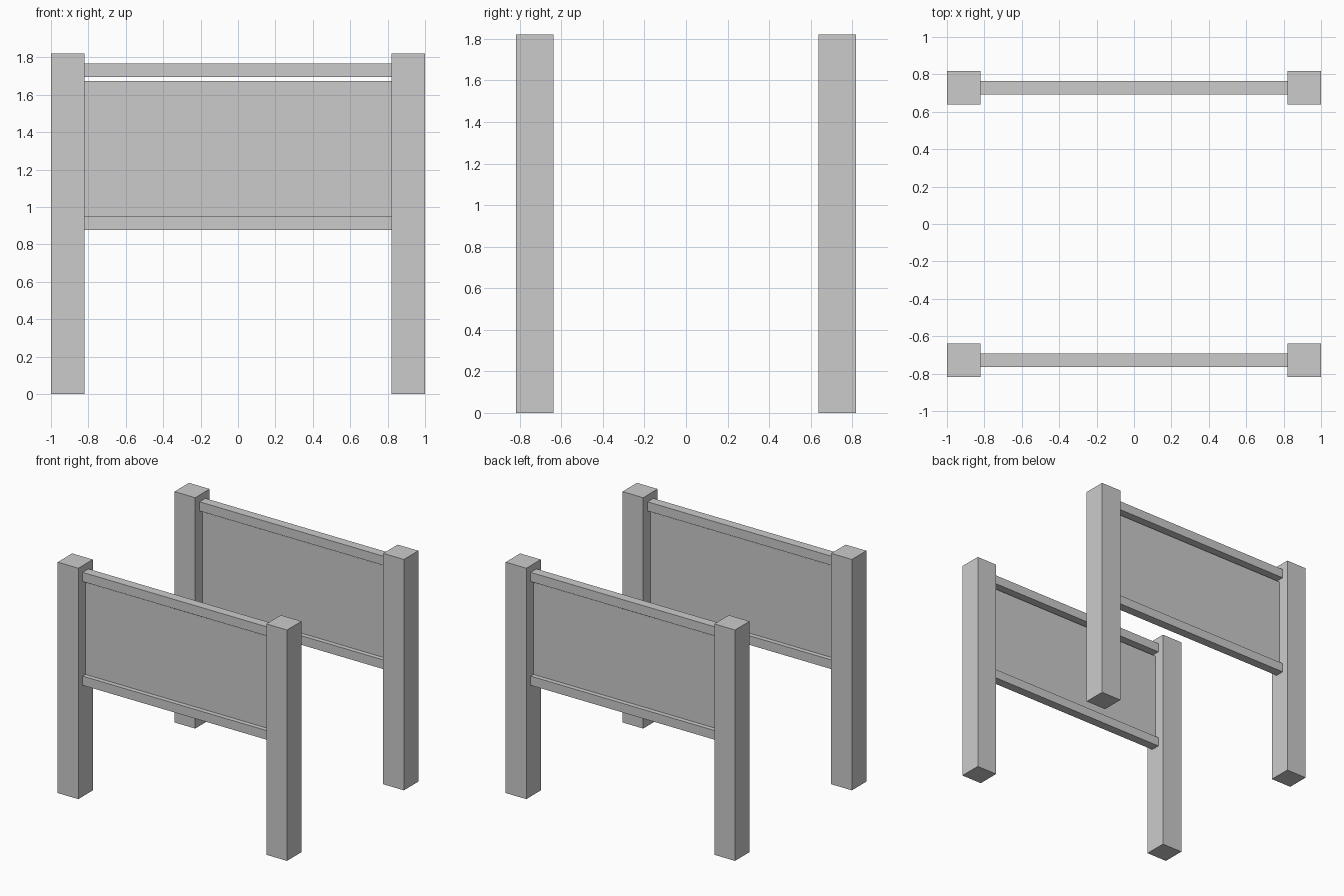
import bpy

if "Cube" in bpy.data.objects:
    bpy.data.objects.remove(bpy.data.objects["Cube"])

POST_H, POST_W = 1.82, 0.18
INNER_X = 1.0 - POST_W       # inner face of the posts
SIDE_Y = 0.728               # centre line of each board
RAIL = 0.072


def box(name, center, size):
    bpy.ops.mesh.primitive_cube_add(size=1, location=center)
    ob = bpy.context.object
    ob.name = name
    ob.scale = size
    bpy.ops.object.transform_apply(location=False, rotation=False, scale=True)
    return ob


def sheet(name, y, half_x, z0, z1):
    # single-sided thin panel standing upright
    me = bpy.data.meshes.new(name)
    me.from_pydata([(-half_x, y, z0), (half_x, y, z0),
                    (half_x, y, z1), (-half_x, y, z1)], [], [(0, 1, 2, 3)])
    ob = bpy.data.objects.new(name, me)
    bpy.context.collection.objects.link(ob)
    return ob


for side, sy in (("front", -1), ("back", 1)):
    y = sy * SIDE_Y
    # Square posts
    for hand, sx in (("left", -1), ("right", 1)):
        box(f"{side}_{hand}_post", (sx * (1 - POST_W / 2), y, POST_H / 2),
            (POST_W, POST_W, POST_H))
    # Horizontal rails between the posts
    for level, z in (("lower", 0.913), ("upper", 1.731)):
        box(f"{side}_{level}_rail", (0, y, z), (2 * INNER_X, RAIL, RAIL))
    # Flat panel resting on the lower rail, small gap under the upper rail
    sheet(f"{side}_panel", y, INNER_X, 0.949, 1.674)
